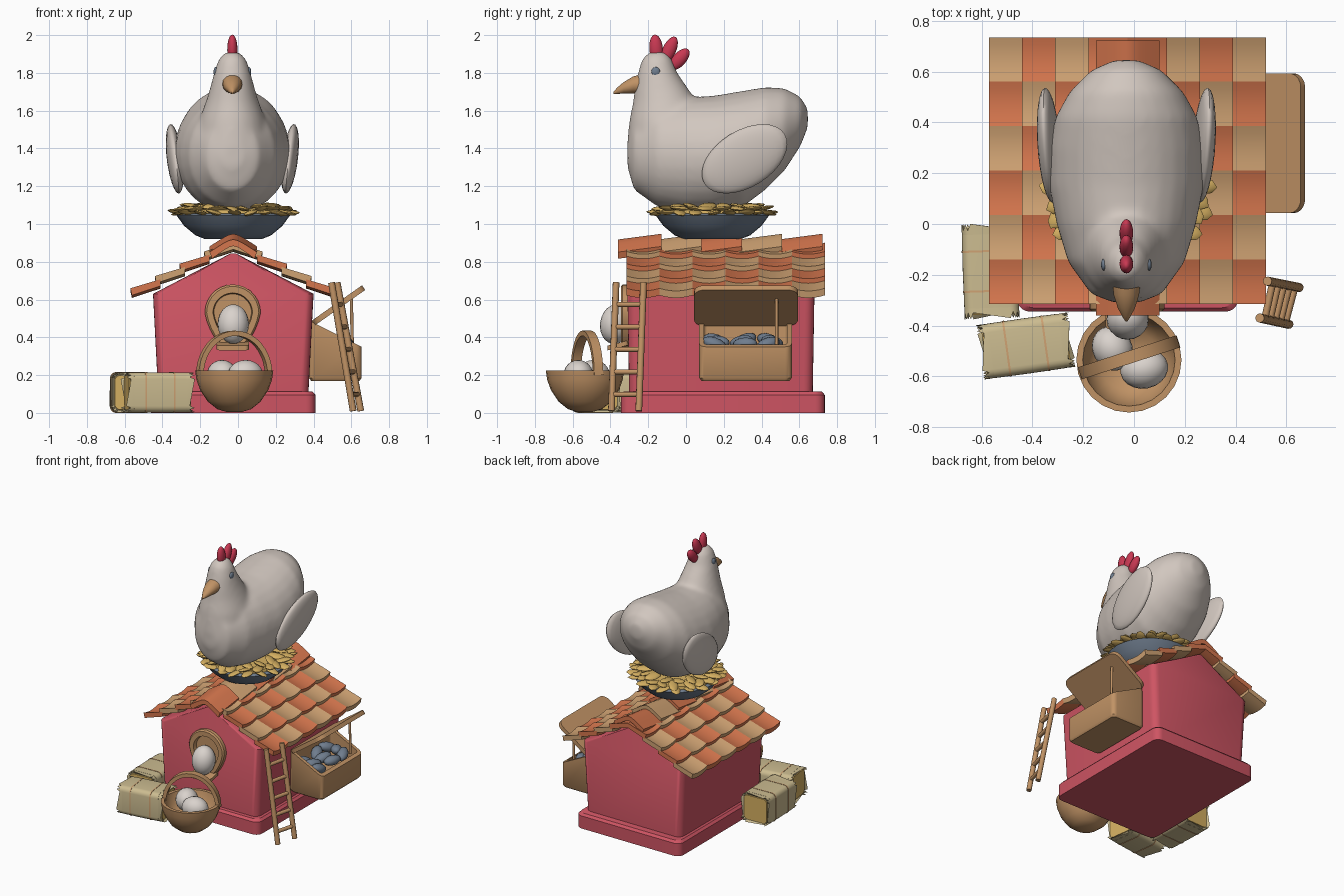
import bpy, bmesh, random
from math import sin, cos, pi, radians, atan2, sqrt
from mathutils import Vector, Matrix, Euler

if "Cube" in bpy.data.objects:
    bpy.data.objects.remove(bpy.data.objects["Cube"])
random.seed(4)
CX = -0.025  # centre line of house and hen

def mat(name, r, g, b):
    m = bpy.data.materials.new(name)
    m.diffuse_color = (r, g, b, 1)
    m.use_nodes = True
    m.node_tree.nodes["Principled BSDF"].inputs["Base Color"].default_value = m.diffuse_color
    return m

PINK = mat("pink wall", .62, .09, .125)
RED = mat("comb red", .58, .04, .085)
ORANGE = mat("orange tile", .66, .18, .075)
TAN = mat("tan tile", .62, .36, .17)
WOOD = mat("wood", .53, .29, .13)
SLATE = mat("slate blue", .16, .205, .27)
STRAW = mat("straw yellow", .66, .43, .12)
HAY = mat("pale hay", .60, .50, .28)
HEN = mat("hen grey", .64, .57, .52)
EGG = mat("egg white", .70, .65, .61)

def loft(name, parts, m, closed=False, angle=40):
    """Skin lists of rings; closed joins last ring to the first, otherwise ends are capped."""
    bm = bmesh.new()
    for rings in parts:
        vs = [[bm.verts.new(p) for p in r] for r in rings]
        n = len(vs[0])
        for a, b in zip(vs, vs[1:] + (vs[:1] if closed else [])):
            for i in range(n):
                bm.faces.new((a[i], a[(i + 1) % n], b[(i + 1) % n], b[i]))
        if not closed:
            bm.faces.new(vs[0])
            bm.faces.new(vs[-1])
    bmesh.ops.recalc_face_normals(bm, faces=bm.faces)
    return finish(name, bm, m, angle)

def finish(name, bm, m, angle=40):
    me = bpy.data.meshes.new(name)
    bm.to_mesh(me)
    bm.free()
    me.materials.append(m)
    ob = bpy.data.objects.new(name, me)
    bpy.context.collection.objects.link(ob)
    bpy.ops.object.select_all(action='DESELECT')
    ob.select_set(True)
    bpy.context.view_layer.objects.active = ob
    bpy.ops.object.shade_smooth_by_angle(angle=radians(angle))
    return ob

def blob(name, loc, size, m, rot=(0, 0, 0), seg=20, rings=12):
    bm = bmesh.new()
    M = Matrix.LocRotScale(Vector(loc), Euler(rot), Vector(size))
    bmesh.ops.create_uvsphere(bm, u_segments=seg, v_segments=rings, radius=1, matrix=M)
    return finish(name, bm, m, 60)

def tube(name, a, b, r, m, n=10):
    a, b = Vector(a), Vector(b)
    q = (b - a).to_track_quat('Z', 'Y')
    c = [q @ Vector((r * cos(2 * pi * i / n), r * sin(2 * pi * i / n), 0)) for i in range(n)]
    return loft(name, [[[a + v for v in c], [b + v for v in c]]], m)

def rrect(hx, hy, r, n=5):
    pts = []
    for k, (sx, sy) in enumerate(((1, 1), (-1, 1), (-1, -1), (1, -1))):
        for i in range(n + 1):
            t = pi / 2 * (k + i / n)
            pts.append((sx * (hx - r) + r * cos(t), sy * (hy - r) + r * sin(t)))
    return pts

def lathe(name, x, y, prof, m, n=32):
    return loft(name, [[[(x + r * cos(2 * pi * i / n), y + r * sin(2 * pi * i / n), z)
                         for i in range(n)] for r, z in prof]], m)

# House walls with gable, and base plinth
def stack(name, y, levels):
    loft(name, [[[(CX + px * k, y + py, z) for px, py in rrect(hx, hy, .05)]
                 for hx, hy, z, k in levels]], PINK)
stack("house_walls", .185, [(.395, .485, .05, 1), (.425, .495, .63, 1), (.425, .495, .845, .03)])
stack("house_base", .195, [(.435, .54, 0, 1), (.435, .54, .095, 1), (.42, .525, .112, 1)])

# Roof tiles: four courses on each slope, six along the length
for s in (-1, 1):
    for i in range(4):
        d0 = .545 - .13 * i
        d1 = max(d0 - .16, 0)
        z0 = .925 - .5 * d0
        z1 = z0 + .3 * (d0 - d1)
        for j in range(6):
            ya = -.315 + .175 * j
            rings = []
            for k in range(7):
                t = k / 6
                w = .014 * (2 * t - 1) ** 2 - .007
                rings.append([(CX + s * d, ya + .175 * t, z + w) for d, z in
                              ((d0, z0), (d1, z1), (d1, z1 - .035), (d0 - .008, z0 - .037))])
            loft("roof_tile", [rings], ORANGE if (i + j) % 2 == 0 else TAN)

# Ridge tiles
for j in range(5):
    rings = []
    for y, pk in ((-.36 + .213 * j, .918), (-.13 + .213 * j, .948)):
        arc = [(.125 * u, pk - .085 * (sqrt(u * u + .06) - .245)) for u in [k / 5 - 1 for k in range(11)]]
        rings.append([(CX + d, y, z) for d, z in arc] +
                     [(CX + d * .9, y, z - .035) for d, z in arc[::-1]])
    loft("ridge_tile", [rings], TAN if j % 2 else ORANGE)

# Front opening frame, ledge and egg
def door(sx, up, dn, y):
    out = []
    for i in range(28):
        t = 2 * pi * i / 28
        q = sin(t)
        out.append((-.028 + sx * cos(t) * (1 if q > 0 else 1 + .22 * q), y, .53 + q * (up if q > 0 else dn)))
    return out
loft("door_frame", [[door(.148, .15, .2, -.29), door(.148, .15, .2, -.335), door(.138, .14, .19, -.345),
                     door(.105, .105, .15, -.345), door(.1, .1, .145, -.315)]], WOOD)
loft("door_ledge", [[[(-.028 + px, -.36 + py, z - .25 * (-.36 - py * 1 + .36)) for px, py in rrect(.085, .055, .02)]
                     for z in (.345, .37)]], WOOD)
blob("door_egg", (-.025, -.375, .47), (.083, .08, .105), EGG, (-.15, 0, 0))

# Nest box with sloped rim, open lid, prop and blue eggs
def box_ring(inset, f):
    return [(.515 + px, .315 + py, f(.515 + px)) for px, py in rrect(.14 - inset, .245 - inset, .035 - inset * .7)]
rim = lambda x: .35 + (.655 - x) * .5
loft("nest_box", [[box_ring(.012, lambda x: .17), box_ring(0, lambda x: .185), box_ring(0, rim),
                   box_ring(.025, rim), box_ring(.025, lambda x: .3)]], WOOD)
ang = atan2(.19, .27)
L = Matrix.Translation((.53, .318, .568)) @ Matrix.Rotation(-ang, 4, 'Y')
loft("nest_box_lid", [[[L @ Vector((px, py, z)) for px, py in rrect(.165, .275, .055)]
                       for z in (-.015, .015)]], WOOD)
tube("lid_prop", (.605, .48, .36), (.6, .48, .61), .009, WOOD)
for k in range(9):
    blob("box_egg", (.44 + .065 * (k % 3), .15 + .055 * (k // 3) * 2.6 + .02 * (k % 2), .385 - .01 * (k % 3)),
         (.04, .068, .034), SLATE, (random.uniform(-.4, .4), 0, random.uniform(-.7, .7)), 12, 8)

# Ladder
ra, rb = [Vector((.61, -.395, .01)), Vector((.495, -.37, .69))], [Vector((.65, -.25, .01)), Vector((.525, -.225, .69))]
for r in (ra, rb):
    tube("ladder_rail", r[0], r[1], .018, WOOD)
for k in range(5):
    t = .13 + .175 * k
    tube("ladder_rung", ra[0].lerp(ra[1], t), rb[0].lerp(rb[1], t), .014, WOOD)

# Egg basket with handle
lathe("basket", -.02, -.535, [(.04, .005), (.09, .02), (.14, .06), (.18, .12), (.2, .175), (.207, .225), (.182, .225),
                              (.165, .15), (.12, .09), (.04, .07)], WOOD, 24)
R = Matrix.Translation((-.02, -.525, .2)) @ Matrix.Rotation(radians(18), 4, 'Z')
rings = []
for k in range(21):
    t = pi * k / 20
    rings.append([R @ Vector((a * cos(t), w, (a + .03) * sin(t)))
                  for a, w in ((.205, -.025), (.205, .025), (.178, .025), (.178, -.025))])
loft("basket_handle", [rings], WOOD)
blob("basket_egg", (-.085, -.49, .2), (.078, .09, .08), EGG, (0, 0, .5))
blob("basket_egg", (.04, -.57, .2), (.095, .078, .08), EGG, (0, 0, .2))

# Hay bales with frayed ends and twine
def bale(x, y, yaw, hl):
    M = Matrix.Translation((x, y, .108)) @ Matrix.Rotation(yaw, 4, 'Z')
    prof = rrect(.108, .106, .035, 5)
    ring = lambda u, s, zz=0: [M @ Vector((u + (zz if k % 2 else -zz), p * s, q * s)) for k, (p, q) in enumerate(prof)]
    loft("hay_bale", [[ring(-hl + .03, 1), ring(0, 1.01), ring(hl - .03, 1)]], HAY)
    for e in (-1, 1):
        loft("bale_fray", [[ring(e * (hl - .031), .99), ring(e * hl, 1.0, .013), ring(e * (hl - .01), .9)]], HAY)
        loft("bale_end", [[ring(e * (hl - .02), .9), ring(e * (hl - .004), .86)]], STRAW)
        loft("bale_twine", [[ring(e * hl * .45 - .004, 1.025), ring(e * hl * .45 + .004, 1.025)]], TAN)
bale(-.425, -.48, radians(8), .17)
bale(-.565, -.185, radians(92), .175)

# Nest bowl and straw
NY = .14
lathe("nest_bowl", CX, NY, [(.15, .92), (.2, .94), (.26, .99), (.3, 1.045), (.285, 1.055), (.1, 1.04)], SLATE)
lathe("straw_bed", CX, NY, [(.28, 1.03), (.27, 1.075), (.1, 1.09)], STRAW)
for n, rad, z in ((20, .285, 1.06), (20, .265, 1.082), (16, .22, 1.095)):
    for k in range(n):
        t = 2 * pi * (k + random.uniform(-.2, .2)) / n + z * 40
        blob("straw_leaf", (CX + rad * cos(t), NY + rad * sin(t), z), (.068, .036, .012), STRAW,
             (random.uniform(-.3, .3), random.uniform(-.2, .2), t + random.uniform(-.7, .7)), 8, 6)

# Hen body: trunk along y and neck along z, fused and smoothed
HX, N = -.03, 28
trunk = [(-.31, 1.30, 1.42, .05), (-.275, 1.18, 1.55, .14), (-.15, 1.09, 1.64, .23), (0, 1.055, 1.67, .275),
         (.15, 1.055, 1.68, .305), (.3, 1.09, 1.705, .305), (.42, 1.18, 1.725, .28), (.52, 1.28, 1.72, .225),
         (.605, 1.41, 1.675, .14), (.645, 1.51, 1.61, .05)]
neck = [(1.25, -.28, .05, .16), (1.4, -.315, .12, .2), (1.55, -.3, .1, .175), (1.65, -.28, .055, .14),
        (1.72, -.272, .01, .118), (1.8, -.255, -.045, .098), (1.87, -.235, -.072, .075), (1.91, -.2, -.1, .04)]
C = [(cos(2 * pi * i / N), sin(2 * pi * i / N)) for i in range(N)]
hen = loft("hen_body", [
    [[(HX + w * c, y, (a + b) / 2 + (b - a) / 2 * s) for c, s in C] for y, a, b, w in trunk],
    [[(HX + w * c, (a + b) / 2 + (b - a) / 2 * s, z) for c, s in C] for z, a, b, w in neck]], HEN)
rm = hen.modifiers.new("fuse", 'REMESH')
rm.mode, rm.voxel_size, rm.use_smooth_shade = 'VOXEL', .016, True
sm = hen.modifiers.new("soften", 'SMOOTH')
sm.factor, sm.iterations = .5, 12

# Wings, eyes
for s in (-1, 1):
    wing = blob("hen_wing", (0, 0, 0), (.042, .25, .15), HEN, (radians(32), 0, 0), 24, 16)
    for v in wing.data.vertices:
        x, y, z = v.co
        v.co = (HX + s * (.305 + x + .1 * z + .03 * y), .31 + y, 1.345 + z)
    if s < 0:
        wing.data.flip_normals()
    blob("hen_eye", (HX + s * .088, -.16, 1.805), (.012, .024, .026), SLATE, (0, 0, 0), 14, 8)

# Beak and comb
beak = [(-.23, 1.69, 1.795, .055), (-.28, 1.69, 1.782, .05), (-.33, 1.69, 1.752, .034),
        (-.365, 1.688, 1.722, .016), (-.383, 1.688, 1.7, .004)]
loft("hen_beak", [[[(HX + w * c, y, (a + b) / 2 + (b - a) / 2 * s) for c, s in C[::2]] for y, a, b, w in beak]], WOOD)
for y, z, h, tilt in ((-.158, 1.925, .078, 5), (-.09, 1.918, .08, -25), (-.035, 1.872, .07, -42)):
    blob("hen_comb", (HX, y, z), (.027, .036, h), RED, (radians(tilt), 0, 0), 16, 12)
